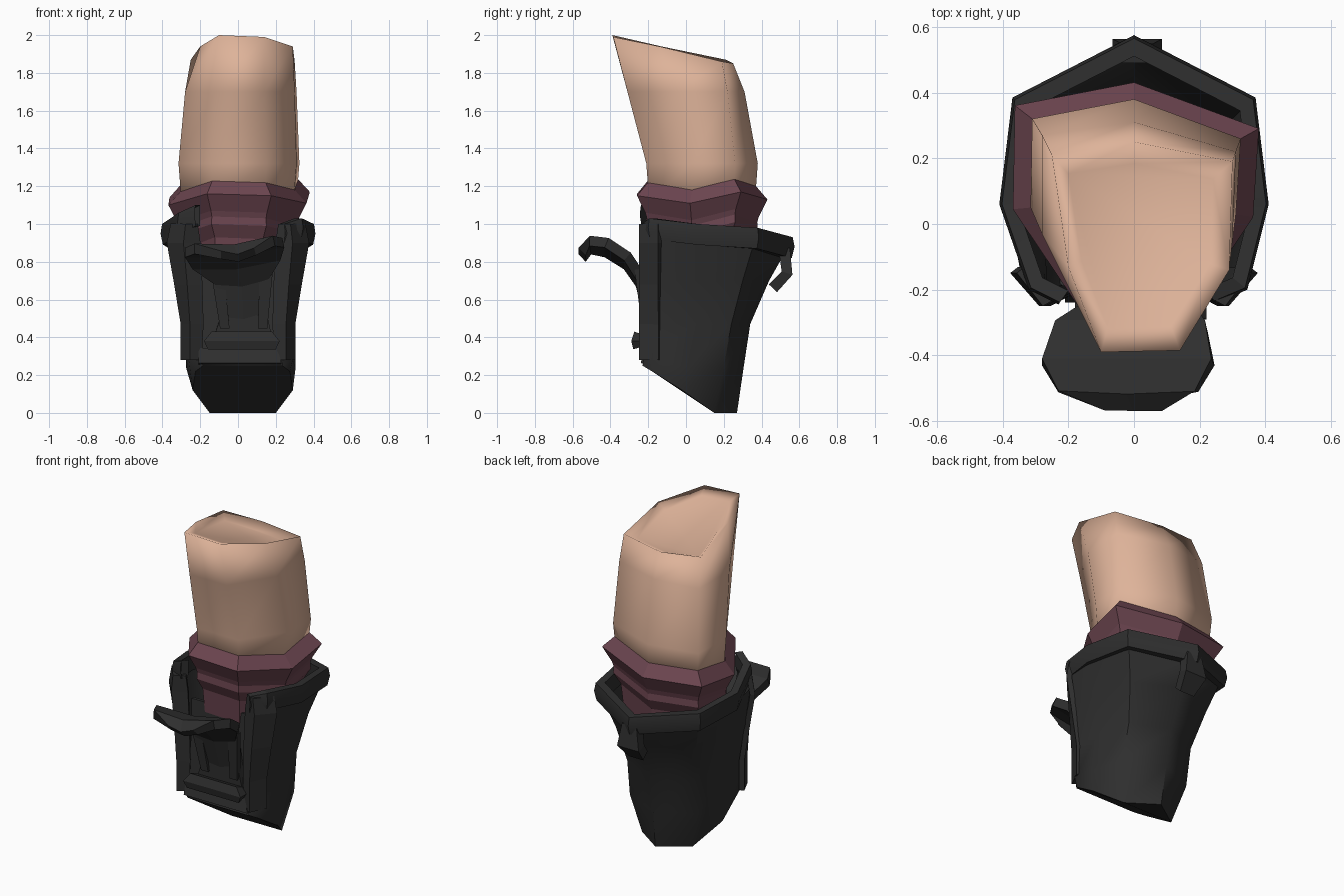
import bpy
import bmesh
from math import radians

cube = bpy.data.objects.get("Cube")
if cube:
    bpy.data.objects.remove(cube, do_unlink=True)


def material(name, rgb):
    m = bpy.data.materials.new(name)
    m.use_nodes = True
    m.diffuse_color = (*rgb, 1)
    bsdf = next(n for n in m.node_tree.nodes if n.type == "BSDF_PRINCIPLED")
    bsdf.inputs["Base Color"].default_value = (*rgb, 1)
    bsdf.inputs["Roughness"].default_value = 0.8
    return m


SKIN = material("skin", (0.73, 0.45, 0.32))
WOOL = material("plum wool", (0.15, 0.06, 0.08))
LEATHER = material("black leather", (0.028, 0.028, 0.028))


def loft(name, rings, mat, closed=True, wrap=False, cap_start=False, cap_end=False,
         thick=0, angle=0):
    """Bridge equal-length rows of points into one surface."""
    bm = bmesh.new()
    rows = [[bm.verts.new(p) for p in ring] for ring in rings]
    n = len(rows[0])
    pairs = list(zip(rows, rows[1:])) + ([(rows[-1], rows[0])] if wrap else [])
    for a, b in pairs:
        for i in range(n if closed else n - 1):
            j = (i + 1) % n
            bm.faces.new((a[i], a[j], b[j], b[i]))
    if cap_start:
        bm.faces.new(rows[0][::-1])
    if cap_end:
        bm.faces.new(rows[-1])
    bmesh.ops.recalc_face_normals(bm, faces=bm.faces)
    mesh = bpy.data.meshes.new(name)
    bm.to_mesh(mesh)
    bm.free()
    ob = bpy.data.objects.new(name, mesh)
    bpy.context.collection.objects.link(ob)
    mesh.materials.append(mat)
    if thick:
        mod = ob.modifiers.new("thickness", "SOLIDIFY")
        mod.thickness = thick
        mod.offset = 0
    if angle:
        bpy.ops.object.select_all(action="DESELECT")
        ob.select_set(True)
        bpy.context.view_layer.objects.active = ob
        bpy.ops.object.shade_smooth_by_angle(angle=radians(angle))


def strip(name, path, thick, lift=0.0, tilt=0.0):
    """Leather band across x following (x, y, z, half width), edges lifted or tilted."""
    rows = [[(x - w, y, z + lift - tilt * w), (x, y, z), (x + w, y, z + lift + tilt * w)]
            for x, y, z, w in path]
    loft(name, rows, LEATHER, closed=False, thick=thick)


def mirrored(half, shift=0.0):
    """Left half listed front to back, continued round to the right front."""
    both = half + [(-x, y, z) for x, y, z in half[-2::-1]]
    return [(x + shift, y, z) for x, y, z in both]


def scaled(ring, s, dz=0.0):
    return [(x * s, 0.08 + (y - 0.08) * s, z + dz) for x, y, z in ring]


# Leg: seven-sided, leaning forward to a slanted, softly rounded top
plan = [(0, .38), (-.31, .32), (-.315, .05), (-.14, -.21), (.15, -.21), (.31, .03), (.325, .26)]
low = [(x, y, 1.32) for x, y in plan]
mid = [(0, .31, 1.7), (-.28, .27, 1.7), (-.28, -.03, 1.7), (-.12, -.31, 1.7),
       (.14, -.31, 1.7), (.3, -.05, 1.7), (.31, .22, 1.7)]
top = [(0, .25, 1.85), (-.25, .21, 1.87), (-.2, -.13, 1.94), (-.1, -.39, 2.0),
       (.14, -.385, 1.99), (.29, -.14, 1.94), (.3, .19, 1.86)]
dish = [(x * .8, -.05 + (y + .05) * .78, z - .03) for x, y, z in top]
loft("leg", [scaled(low, .95, -.2), low, mid, top, dish], SKIN,
     cap_start=True, cap_end=True, angle=180)

# Sock: flared uneven cuff tapering into loose folds
wobble = [0, .01, -.03, .03, .02, -.02, .04]
base = [(x, y, w) for (x, y), w in zip(plan, wobble)]
folds = [(.97, 1.2), (1.17, 1.13), (1.02, 1.04), (.99, 1.01), (1.0, .97), (.88, .9), (.82, .7)]
loft("sock", [scaled(base, s, z) for s, z in folds], WOOL, cap_end=True)

# Boot shaft: open at the front, cut off at a slant below
shaft = [
    (.025, [(.21, -.23, .25), (.25, -.18, .22), (.265, -.02, .12), (.175, .15, 0), (0, .27, 0)]),
    (.015, [(.21, -.22, .3), (.275, -.18, .28), (.29, .0, .24), (.235, .2, .24), (0, .305, .24)]),
    (.01, [(.21, -.21, .47), (.275, -.17, .47), (.285, .03, .47), (.23, .24, .47), (0, .34, .47)]),
    (0, [(.22, -.21, .7), (.315, -.17, .7), (.335, .04, .7), (.28, .3, .7), (0, .44, .7)]),
    (0, [(.25, -.22, .96), (.34, -.18, .94), (.38, .05, .92), (.34, .36, .9), (0, .53, .86)]),
]
loft("boot_shaft", [mirrored(h, s) for s, h in shaft], LEATHER, closed=False,
     cap_start=True, angle=50)

# Collar: thick band round the top of the shaft, higher at one front corner
rim = mirrored([(.25, -.24, 1.0), (.345, -.2, 1.03), (.41, .06, 1.0), (.37, .385, .98), (0, .575, .93)])
rim[-1] = (-.23, -.245, 1.1)
rim[-2] = (-.32, -.2, 1.06)
loft("collar", [scaled(rim, .97, -.11), scaled(rim, 1, -.05), scaled(rim, .98), scaled(rim, .87),
                scaled(rim, .88, -.11)], LEATHER, closed=False, wrap=True,
     cap_start=False, angle=25)

# Lapels wrapping both edges of the front opening: height, inner, corner and outer x
lapel = [(1.0, .22, .275, .345), (.9, .205, .285, .365), (.68, .195, .265, .325),
         (.47, .19, .25, .29), (.28, .2, .25, .29)]
for side, label in ((1, "left"), (-1, "right")):
    rows = [[(side * a, -.2, z), (side * b, -.235, z), (side * c, -.14, z)] for z, a, b, c in lapel]
    loft(label + "_lapel", rows, LEATHER, closed=False, thick=.03)
    strip(label + "_tongue_rib", [(.02 + side * .13, -.255, .76, .035),
                                  (.03 + side * .1, -.215, .45, .025)], .035)

# Recessed front panel, lower band and crossbar
strip("front_panel", [(0, -.15, .84, .21), (0, -.17, .27, .21)], .02)
strip("lower_front_band", [(0, -.205, .34, .21), (.01, -.225, .26, .22)], .03)
strip("crossbar", [(.02, -.245, .42, .16), (.02, -.26, .38, .2), (.02, -.25, .345, .18)], .06)

# Tongue folded forward over the front
strip("tongue", [(0, -.55, .82, .09), (-.02, -.51, .865, .21), (-.02, -.42, .85, .26),
                 (-.01, -.31, .78, .23), (.02, -.24, .68, .14), (.03, -.195, .5, .12),
                 (.02, -.19, .36, .16)], .055, lift=.025, tilt=.1)

# Pull tab on the back
strip("pull_tab", [(.01, .52, .87, .05), (.01, .535, .74, .075), (.01, .46, .66, .05)], .06)
